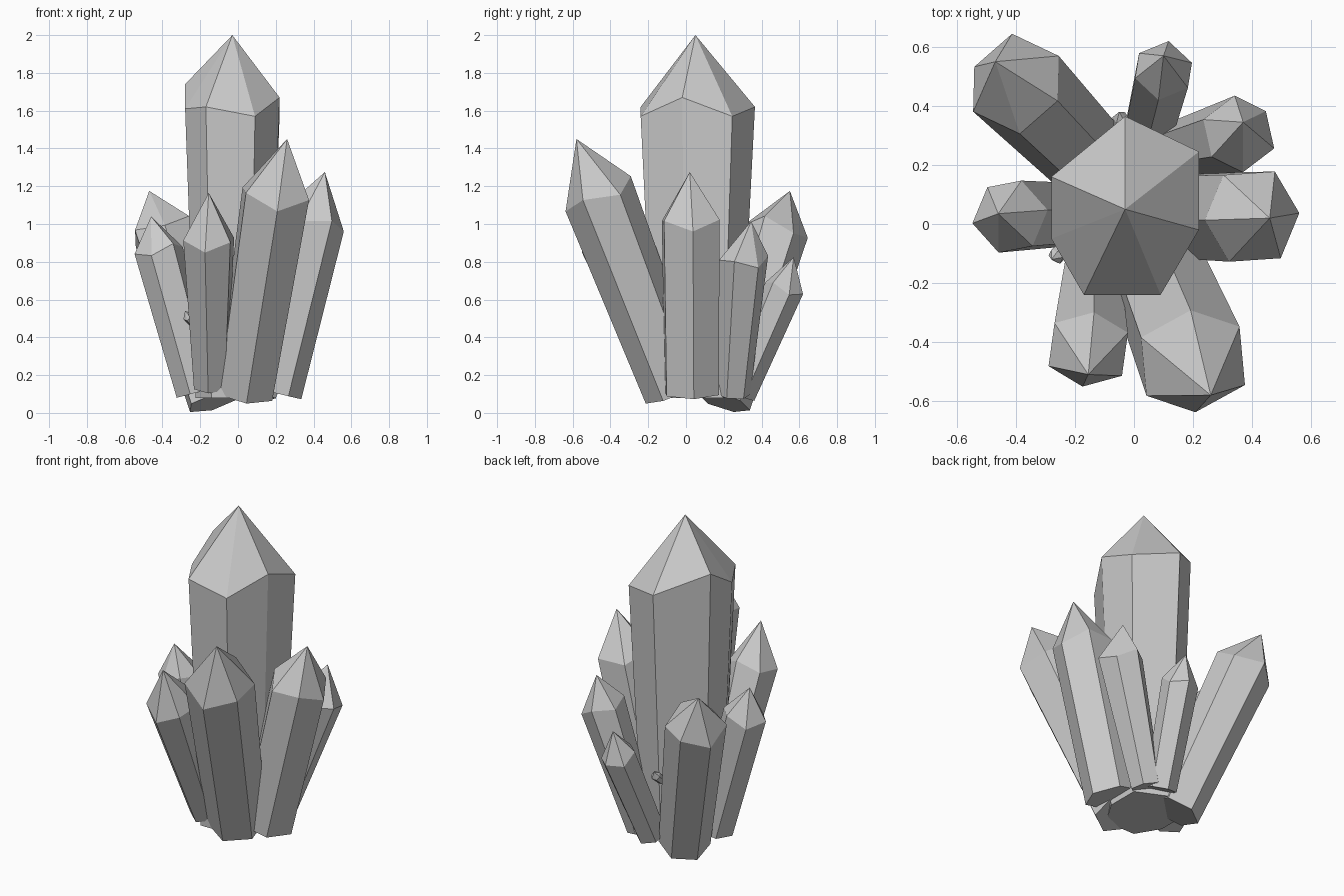
import bpy
import math
from mathutils import Vector

if "Cube" in bpy.data.objects:
    bpy.data.objects.remove(bpy.data.objects["Cube"])


def make_mesh(name, base, shoulder, apex):
    """Faceted prism between two rings, closed by a pointed tip."""
    n = len(base)
    verts = [tuple(v) for v in base + shoulder] + [tuple(apex)]
    faces = [tuple(reversed(range(n)))]
    for i in range(n):
        j = (i + 1) % n
        faces.append((i, j, n + j, n + i))
        faces.append((n + i, n + j, 2 * n))
    mesh = bpy.data.meshes.new(name)
    mesh.from_pydata(verts, [], faces)
    mesh.update()
    obj = bpy.data.objects.new(name, mesh)
    bpy.context.collection.objects.link(obj)
    return obj


def ring(center, axis, radius, phase, wobble=0.0):
    """Six points around an axis, slightly uneven if wobble is given."""
    q = Vector((0, 0, 1)).rotation_difference(axis)
    pts = []
    for i in range(6):
        a = math.radians(phase + 60 * i)
        p = center + q @ Vector((radius * math.cos(a), radius * math.sin(a), 0))
        pts.append(p + axis * wobble * (1 if i % 2 else -1))
    return pts


def crystal(name, base, shoulder, apex, r_base, r_top, phase):
    b, s = Vector(base), Vector(shoulder)
    axis = (s - b).normalized()
    make_mesh(name, ring(b, axis, r_base, phase),
              ring(s, axis, r_top, phase, 0.12 * r_top), apex)


# Tall central crystal with an uneven shoulder
main_top = [Vector(p) for p in (
    (-0.17, -0.24, 1.62), (0.09, -0.24, 1.57), (0.22, -0.02, 1.67),
    (0.22, 0.245, 1.57), (-0.03, 0.365, 1.62), (-0.28, 0.16, 1.74),
    (-0.28, -0.05, 1.61))]
main_base = [Vector((-0.03 + (p.x + 0.03) * 0.78, 0.05 + (p.y - 0.05) * 0.75, 0.08))
             for p in main_top]
make_mesh("central_crystal", main_base, main_top, (-0.03, 0.05, 2.0))

# Leaning crystals around it
crystal("front_right_crystal", (0.035, -0.06, 0.11), (0.20, -0.465, 1.16),
        (0.26, -0.58, 1.45), 0.165, 0.195, 35)
crystal("right_crystal", (0.18, 0.03, 0.11), (0.40, 0.025, 1.02),
        (0.46, 0.02, 1.275), 0.16, 0.17, 4)
crystal("back_right_crystal", (0.12, 0.25, 0.1), (0.355, 0.305, 0.82),
        (0.37, 0.345, 1.015), 0.09, 0.13, 38)
crystal("back_crystal", (0.04, 0.28, 0.1), (0.10, 0.52, 0.66),
        (0.10, 0.57, 0.825), 0.09, 0.105, 20)
crystal("back_left_crystal", (-0.13, 0.20, 0.058), (-0.40, 0.475, 0.96),
        (-0.47, 0.55, 1.175), 0.145, 0.172, 35)
crystal("left_crystal", (-0.215, 0.03, 0.11), (-0.42, 0.025, 0.86),
        (-0.46, 0.035, 1.04), 0.115, 0.13, 10)
crystal("front_left_crystal", (-0.145, -0.10, 0.14), (-0.155, -0.425, 0.92),
        (-0.155, -0.51, 1.165), 0.095, 0.145, 22)

# Tiny shards
crystal("left_shard", (-0.22, -0.07, 0.46), (-0.265, -0.11, 0.51),
        (-0.28, -0.12, 0.54), 0.025, 0.028, 0)
crystal("back_shard", (-0.04, 0.30, 0.46), (-0.045, 0.36, 0.51),
        (-0.05, 0.38, 0.54), 0.025, 0.028, 0)
